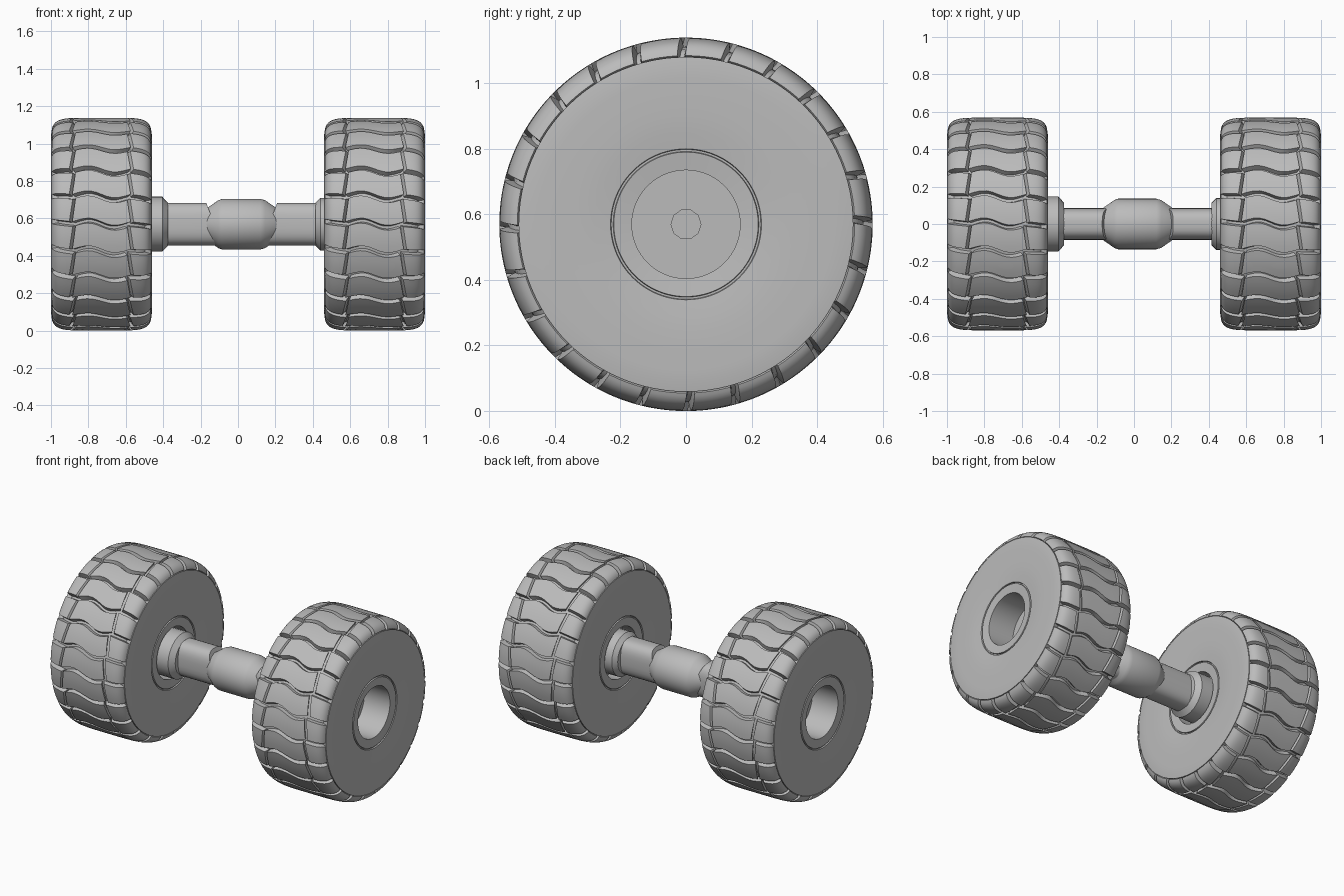
import bpy, bmesh, math
from math import sin, cos, pi, radians

cube = bpy.data.objects.get("Cube")
if cube:
    bpy.data.objects.remove(cube, do_unlink=True)

AXLE_Z, RADIUS, HALF_W, MID_R = 0.569, 0.569, 0.27, 0.38
WHEEL_X, BLOCKS = 0.73, 24
PITCH = 2 * pi / BLOCKS

grey = bpy.data.materials.new("plain_grey")
grey.use_nodes = True
colour = (0.5, 0.5, 0.5, 1)
grey.diffuse_color = colour
grey.node_tree.nodes["Principled BSDF"].inputs["Base Color"].default_value = colour


def finish(name, bm, x=0.0, angle=30):
    bmesh.ops.recalc_face_normals(bm, faces=bm.faces)
    mesh = bpy.data.meshes.new(name)
    bm.to_mesh(mesh)
    bm.free()
    mesh.materials.append(grey)
    obj = bpy.data.objects.new(name, mesh)
    obj.location = (x, 0, AXLE_Z)
    bpy.context.collection.objects.link(obj)
    bpy.ops.object.select_all(action='DESELECT')
    bpy.context.view_layer.objects.active = obj
    obj.select_set(True)
    bpy.ops.object.shade_smooth_by_angle(angle=radians(angle))
    return obj


def around(x, r, phi):
    return (x, -r * cos(phi), r * sin(phi))


def loft(bm, rings):
    """Join equal rings of points, capping both ends."""
    rows = [[bm.verts.new(p) for p in ring] for ring in rings]
    n = len(rows[0])
    for a, b in zip(rows, rows[1:]):
        for i in range(n):
            j = (i + 1) % n
            bm.faces.new((a[i], a[j], b[j], b[i]))
    bm.faces.new(rows[0])
    bm.faces.new(rows[-1])


def lathe(name, profile, x=0.0, segs=64):
    bm = bmesh.new()
    loft(bm, [[around(px, r, 2 * pi * i / segs) for i in range(segs)] for px, r in profile])
    return finish(name, bm, x)


def section(t, depth=0.0):
    """Point (x, r) on the rounded-square tyre section at angle t from the tread."""
    s, c = sin(t), cos(t)
    k = (abs(s) ** 6 + abs(c) ** 6) ** (-1 / 6)
    return s * k * (HALF_W - depth), MID_R + c * k * (RADIUS - MID_R - depth)


def wave(t):
    """Sideways sweep of the cross grooves, as an angle around the wheel."""
    d = math.degrees(t)
    if abs(d) < 30:
        return -0.034 * sin(pi * d / 30)
    return -0.0012 * (d - math.copysign(30, d))


def add_block(bm, t0, t1, index, slant0, slant1):
    """One raised tread block between section angles t0 and t1."""
    grid = bmesh.ops.create_grid(bm, x_segments=10, y_segments=4, size=0.5)
    verts = grid["verts"]
    edges = list({e for v in verts for e in v.link_edges if e.is_boundary})
    side = [v for v in bmesh.ops.extrude_edge_only(bm, edges=edges)["geom"]
            if isinstance(v, bmesh.types.BMVert)]
    for group, depth, grow in ((verts, 0, 0.41), (side, 0.032, 0.46)):
        for v in group:
            u, w = v.co.x + 0.5, v.co.y
            a, b = radians(t0 + slant0 * w), radians(t1 + slant1 * w)
            t = a + (b - a) * u
            x, r = section(t, depth)
            v.co = around(x, r, (index + 0.5 + w * 2 * grow) * PITCH + wave(t))


def build_wheel(side, label):
    x = WHEEL_X * side
    # Tyre body: sunken below the tread, flush at the sidewalls
    angles = [radians(d) for d in (90, 80, 70, 62, 55, 51, 46, 40, 33, 27, 18, 9)]
    half = [section(t, 0.0 if t > radians(54) else 0.027) for t in angles]
    wall = [(0.262, 0.23), (0.267, 0.28), (0.27, 0.33)] + half
    ring = [(0.256, 0.165), (0.262, 0.22), (0.254, 0.222), (0.254, 0.228)]
    body = ring + wall
    profile = [(0.07, 0.165)] + body + [(-px, r) for px, r in reversed(body)] + [(-0.17, 0.165)]
    lathe(label + "_tyre", [(px * side, r) for px, r in profile], x, 96)

    # Tread: a central row and two shoulder rows
    bm = bmesh.new()
    for i in range(BLOCKS):
        add_block(bm, -28.7, 28.7, i, 3, -3)
        add_block(bm, -54, -31.3, i, 0, 3)
        add_block(bm, 31.3, 54, i, -3, 0)
    finish(label + "_tread", bm, x, 35)

    # Ten-sided stud in the hub recess
    lathe(label + "_hub_stud", [(0.06 * side, 0.047), (0.082 * side, 0.047)], x, 10)


build_wheel(-1, "right")
build_wheel(1, "left")

# Axle flanges
lathe("right_flange", [(-0.56, 0.147), (-0.405, 0.147), (-0.375, 0.115)], 0, 24)
lathe("left_flange", [(0.56, 0.14), (0.44, 0.14), (0.415, 0.115)], 0, 24)

# Central gear housing
lathe("axle_housing", [(-0.17, 0.083), (-0.105, 0.128), (-0.085, 0.135),
                       (0.12, 0.135), (0.145, 0.128), (0.21, 0.083)], 0, 48)


def half_shaft(name, outer, upper, lower):
    """Tall rounded shaft whose inner end slopes into the housing."""
    outline = []
    for i in range(32):
        a = 2 * pi * (i + 0.5) / 32
        y = math.copysign(abs(cos(a)) ** 0.7, cos(a)) * 0.085
        z = math.copysign(abs(sin(a)) ** 0.7, sin(a)) * 0.114
        outline.append((y, z))
    bm = bmesh.new()
    inner = [(lower + (upper - lower) * (z / 0.114 + 1) / 2, y, z) for y, z in outline]
    loft(bm, [[(outer, y, z) for y, z in outline], inner])
    return finish(name, bm)


half_shaft("right_half_shaft", -0.45, -0.17, -0.08)
half_shaft("left_half_shaft", 0.45, 0.21, 0.12)
